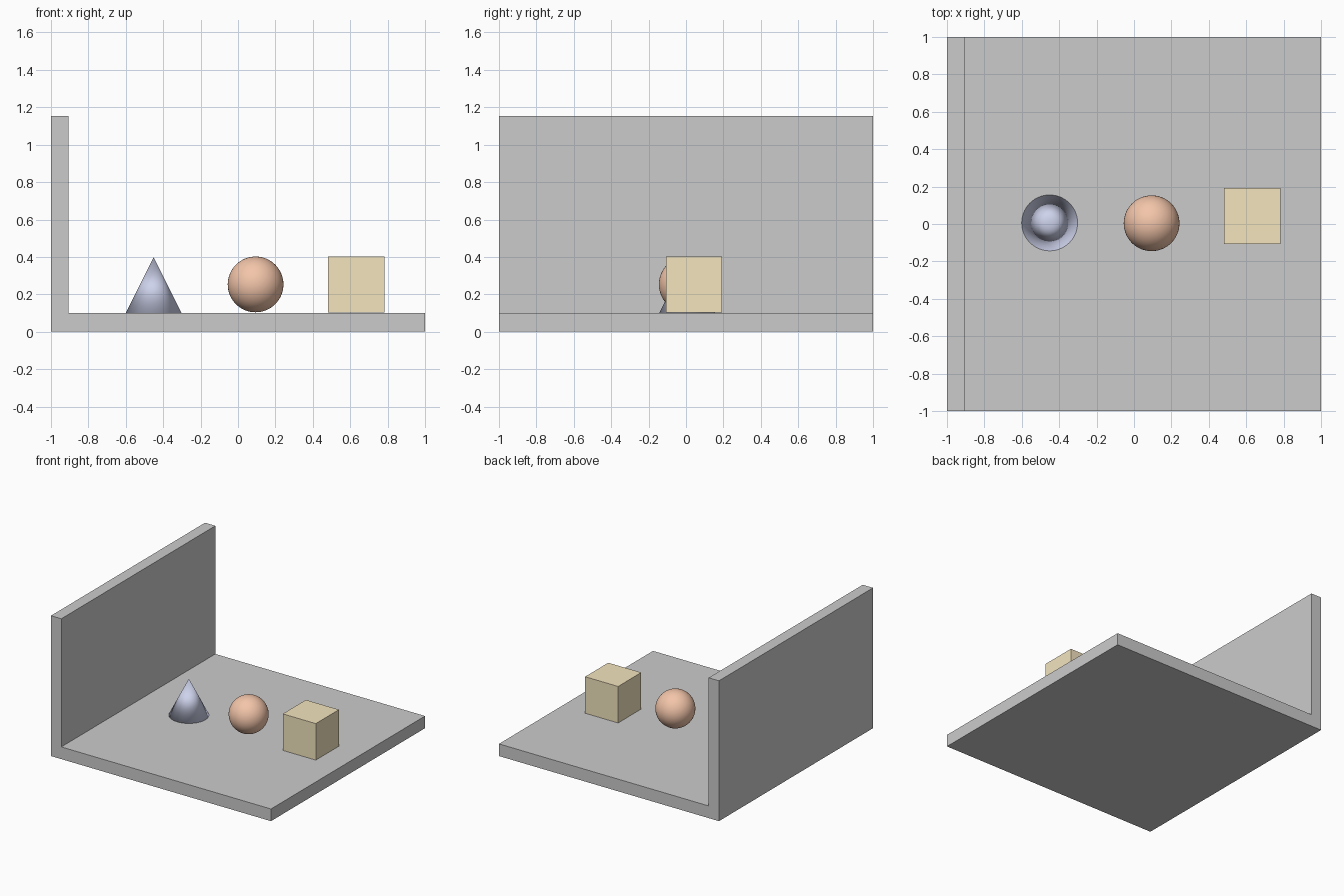
import bpy

if "Cube" in bpy.data.objects:
    bpy.data.objects.remove(bpy.data.objects["Cube"])


def finish(name, color=None, smooth=False):
    """Name the active object, colour it and set its shading."""
    obj = bpy.context.object
    obj.name = name
    obj.data.name = name
    if color:
        mat = bpy.data.materials.new(name + "_colour")
        mat.diffuse_color = (*color, 1.0)
        mat.use_nodes = True
        mat.node_tree.nodes["Principled BSDF"].inputs["Base Color"].default_value = mat.diffuse_color
        obj.data.materials.append(mat)
    if smooth:
        bpy.ops.object.shade_smooth()
    return obj


# Floor and back wall: one L-shaped profile extruded along y
profile = [(-1, 0), (1, 0), (1, 0.1), (-0.906, 0.1), (-0.906, 1.153), (-1, 1.153)]
n = len(profile)
verts = [(x, y, z) for y in (-1, 1) for x, z in profile]
faces = [tuple(range(n)), tuple(reversed(range(n, 2 * n)))]
faces += [(i, i + n, (i + 1) % n + n, (i + 1) % n) for i in range(n)]
mesh = bpy.data.meshes.new("floor_and_wall")
mesh.from_pydata(verts, [], faces)
stage = bpy.data.objects.new("floor_and_wall", mesh)
bpy.context.collection.objects.link(stage)

# Cone, smooth over the rim as well
bpy.ops.mesh.primitive_cone_add(vertices=64, radius1=0.15, radius2=0, depth=0.3,
                                location=(-0.451, 0.006, 0.249))
finish("cone", (0.62, 0.65, 0.84), smooth=True)

# Ball
bpy.ops.mesh.primitive_uv_sphere_add(segments=64, ring_count=32, radius=0.149,
                                     location=(0.094, 0.004, 0.253))
finish("ball", (0.9, 0.56, 0.4), smooth=True)

# Cube
bpy.ops.mesh.primitive_cube_add(size=0.3, location=(0.632, 0.043, 0.252))
finish("cube", (0.9, 0.78, 0.52))
